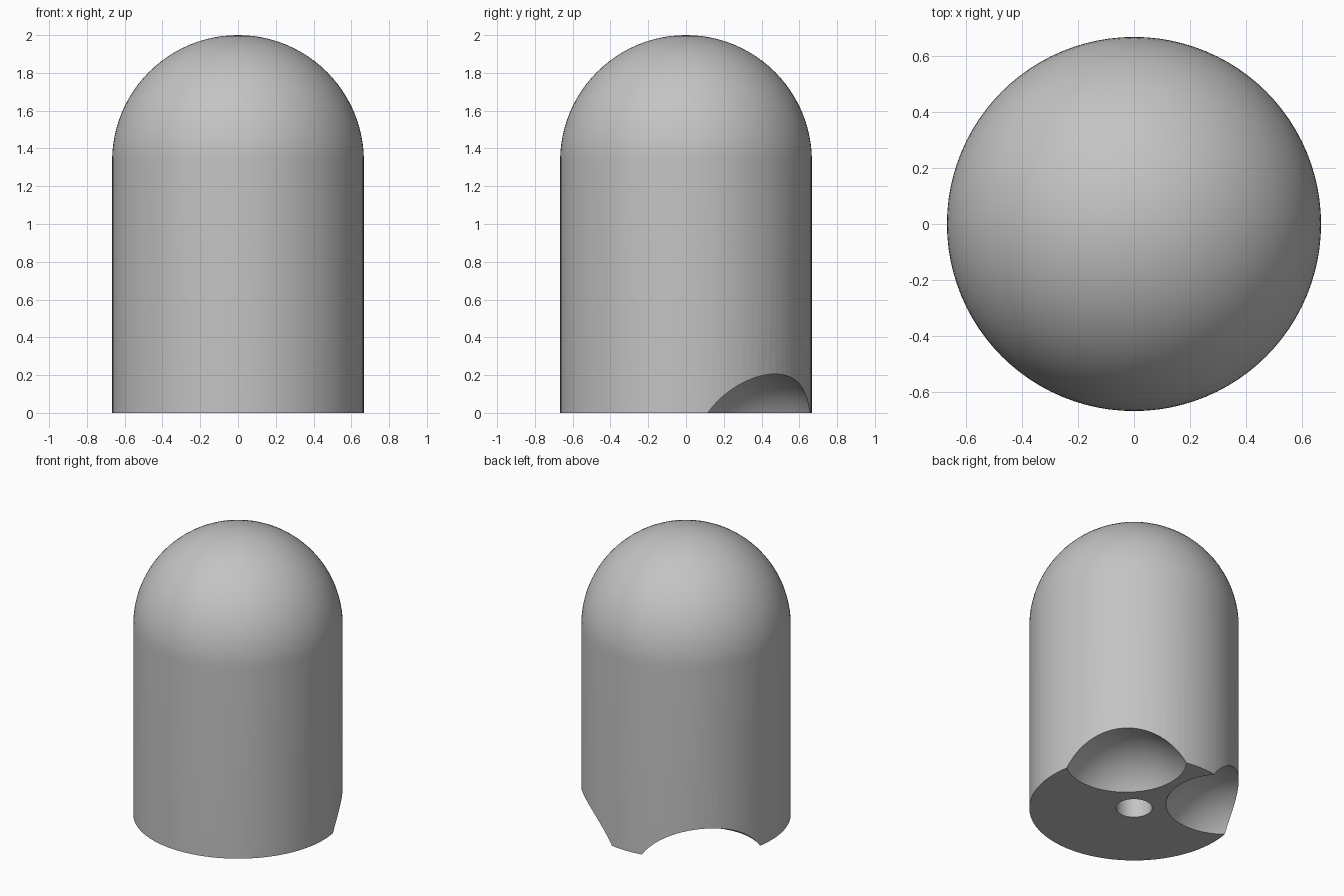
import bpy, bmesh, math
from mathutils import Matrix, Vector

cube = bpy.data.objects.get("Cube")
if cube:
    bpy.data.objects.remove(cube, do_unlink=True)

R = 2 / 3            # body radius; the dome has the same radius
SEGMENTS = 96

grey = bpy.data.materials.new("plain grey")
grey.use_nodes = True
colour = (0.55, 0.55, 0.55, 1)
grey.diffuse_color = colour
grey.node_tree.nodes["Principled BSDF"].inputs["Base Color"].default_value = colour


def make_object(name, bm):
    bmesh.ops.recalc_face_normals(bm, faces=bm.faces)
    mesh = bpy.data.meshes.new(name)
    bm.to_mesh(mesh)
    bm.free()
    mesh.materials.append(grey)
    obj = bpy.data.objects.new(name, mesh)
    bpy.context.collection.objects.link(obj)
    return obj


def cut(target, cutter):
    cutter.hide_render = True
    mod = target.modifiers.new("cut", "BOOLEAN")
    mod.operation = "DIFFERENCE"
    mod.solver = "EXACT"
    mod.object = cutter
    bpy.context.view_layer.objects.active = target
    bpy.ops.object.modifier_apply(modifier=mod.name)
    bpy.data.objects.remove(cutter, do_unlink=True)


# Domed body, turned from a half profile
bm = bmesh.new()
profile = [(0, 0), (R, 0), (R, 2 * R)]
for i in range(1, 25):
    a = math.radians(90) * i / 24
    profile.append((R * math.cos(a), 2 * R + R * math.sin(a)))
verts = [bm.verts.new((r, 0, z)) for r, z in profile]
edges = [bm.edges.new(pair) for pair in zip(verts, verts[1:])]
bmesh.ops.spin(bm, geom=verts + edges, cent=(0, 0, 0), axis=(0, 0, 1),
               angle=math.tau, steps=SEGMENTS)
bmesh.ops.remove_doubles(bm, verts=bm.verts, dist=0.0001)
body = make_object("domed_body", bm)

# Two spherical scoops at the back corners of the base
for angle in (45, 135):
    a = math.radians(angle)
    place = Vector((0.59 * math.cos(a), 0.59 * math.sin(a), -0.244))
    bm = bmesh.new()
    bmesh.ops.create_uvsphere(bm, u_segments=72, v_segments=48, radius=0.456,
                              matrix=Matrix.Translation(place))
    cut(body, make_object("scoop_cutter", bm))

# Central blind hole in the base
bm = bmesh.new()
bmesh.ops.create_cone(bm, cap_ends=True, segments=48, radius1=0.115,
                      radius2=0.115, depth=1.0)
cut(body, make_object("hole_cutter", bm))

# Smooth curved surfaces, crisp rims
bpy.ops.object.select_all(action="DESELECT")
body.select_set(True)
bpy.context.view_layer.objects.active = body
bpy.ops.object.shade_smooth_by_angle(angle=math.radians(25))
